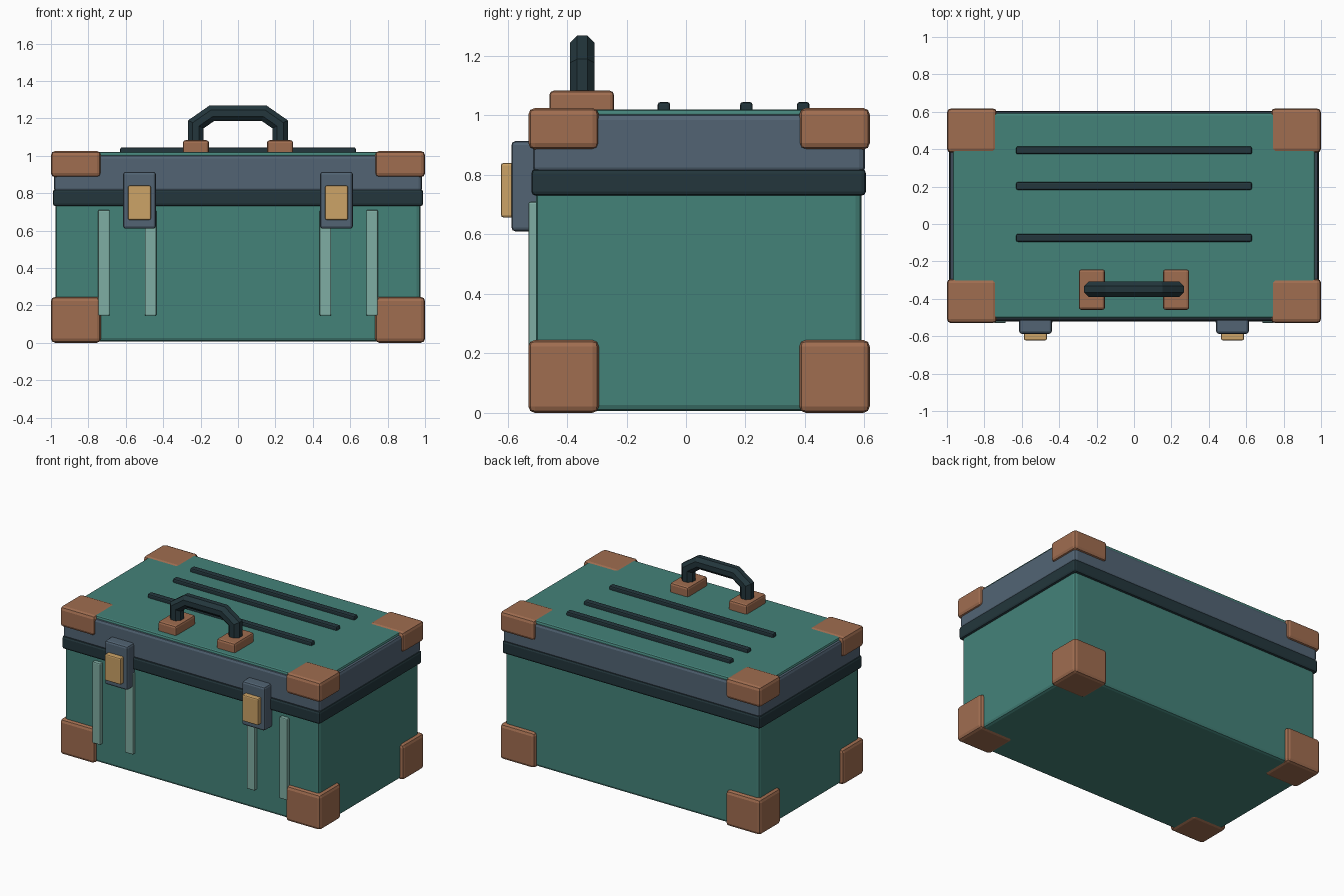
import bpy, bmesh, math
from mathutils import Vector

old = bpy.data.objects.get("Cube")
if old:
    bpy.data.objects.remove(old, do_unlink=True)


def material(name, rgb):
    linear = [((c / 255 + 0.055) / 1.055) ** 2.4 for c in rgb]
    mat = bpy.data.materials.new(name)
    mat.use_nodes = True
    mat.diffuse_color = (*linear, 1)
    mat.node_tree.nodes["Principled BSDF"].inputs["Base Color"].default_value = (*linear, 1)
    return mat


teal = material("teal", (68, 130, 121))
slate = material("slate", (82, 100, 116))
dark = material("dark", (35, 54, 60))
brown = material("brown", (160, 109, 80))
brass = material("brass", (204, 163, 103))
pale = material("pale_teal", (127, 173, 163))


def finish(name, bm, mat):
    bmesh.ops.recalc_face_normals(bm, faces=bm.faces)
    mesh = bpy.data.meshes.new(name)
    bm.to_mesh(mesh)
    bm.free()
    mesh.materials.append(mat)
    obj = bpy.data.objects.new(name, mesh)
    bpy.context.collection.objects.link(obj)
    return obj


def box(name, xs, ys, zs, mat, bevel):
    """Bevelled box given by its extent on each axis."""
    bm = bmesh.new()
    bmesh.ops.create_cube(bm, size=1)
    for v in bm.verts:
        v.co = [(a + b) / 2 + c * abs(b - a) for c, (a, b) in zip(v.co, (xs, ys, zs))]
    obj = finish(name, bm, mat)
    mod = obj.modifiers.new("bevel", "BEVEL")
    mod.width = bevel
    mod.segments = 2
    return obj


def pair(name, xs, ys, zs, mat, bevel):
    """The same box on both sides."""
    for side, s in (("left", 1), ("right", -1)):
        box(f"{side}_{name}", (s * xs[0], s * xs[1]), ys, zs, mat, bevel)


# Main case, seam band and lid
box("body", (-0.975, 0.975), (-0.505, 0.59), (0.006, 0.76), teal, 0.02)
box("seam_band", (-0.99, 0.99), (-0.52, 0.605), (0.73, 0.82), dark, 0.015)
box("lid", (-0.985, 0.985), (-0.515, 0.602), (0.805, 1.005), slate, 0.02)
box("lid_panel", (-0.968, 0.968), (-0.503, 0.593), (0.97, 1.02), teal, 0.012)

# Corner guards
for level, zs in (("bottom", (0, 0.245)), ("top", (0.885, 1.025))):
    pair(f"front_{level}_corner", (0.733, 1), (-0.53, -0.293), zs, brown, 0.022)
    pair(f"back_{level}_corner", (0.733, 1), (0.381, 0.618), zs, brown, 0.022)

# Front ribs and latches
for place, x in (("outer", 0.717), ("inner", 0.467)):
    pair(f"{place}_front_rib", (x - 0.031, x + 0.031), (-0.53, -0.49), (0.145, 0.71), pale, 0.007)
pair("latch_plate", (0.439, 0.614), (-0.587, -0.49), (0.61, 0.914), slate, 0.014)
pair("latch_clasp", (0.466, 0.588), (-0.622, -0.57), (0.657, 0.84), brass, 0.008)

# Lid ribs
for i, y in enumerate((-0.074, 0.203, 0.394)):
    box(f"lid_rib_{i + 1}", (-0.63, 0.63), (y - 0.021, y + 0.021), (1.0, 1.045), dark, 0.009)

# Handle mounts
pair("handle_mount", (0.155, 0.295), (-0.459, -0.242), (1.0, 1.083), brown, 0.014)

# Handle: eight-sided tube mitred along an angular arch
half = [(0.225, 1.05), (0.225, 1.168), (0.14, 1.227)]
path = [Vector((-x, 0, z)) for x, z in half] + [Vector((x, 0, z)) for x, z in reversed(half)]
sides, radius = 8, 0.0445
bm = bmesh.new()
rings = []
for i, p in enumerate(path):
    before = (p - path[i - 1]).normalized() if i else Vector((0, 0, 1))
    after = (path[i + 1] - p).normalized() if i < len(path) - 1 else Vector((0, 0, -1))
    tangent = (before + after).normalized()
    normal = Vector((-tangent.z, 0, tangent.x)) / tangent.dot(before)
    ring = []
    for k in range(sides):
        a = math.tau * (k + 0.5) / sides
        offset = radius * (math.cos(a) * Vector((0, 1, 0)) + math.sin(a) * normal)
        ring.append(bm.verts.new(p + Vector((0, -0.349, 0)) + offset))
    rings.append(ring)
for r, s in zip(rings, rings[1:]):
    for k in range(sides):
        n = (k + 1) % sides
        bm.faces.new((r[k], r[n], s[n], s[k]))
bm.faces.new(rings[0])
bm.faces.new(rings[-1])
finish("handle", bm, dark)
